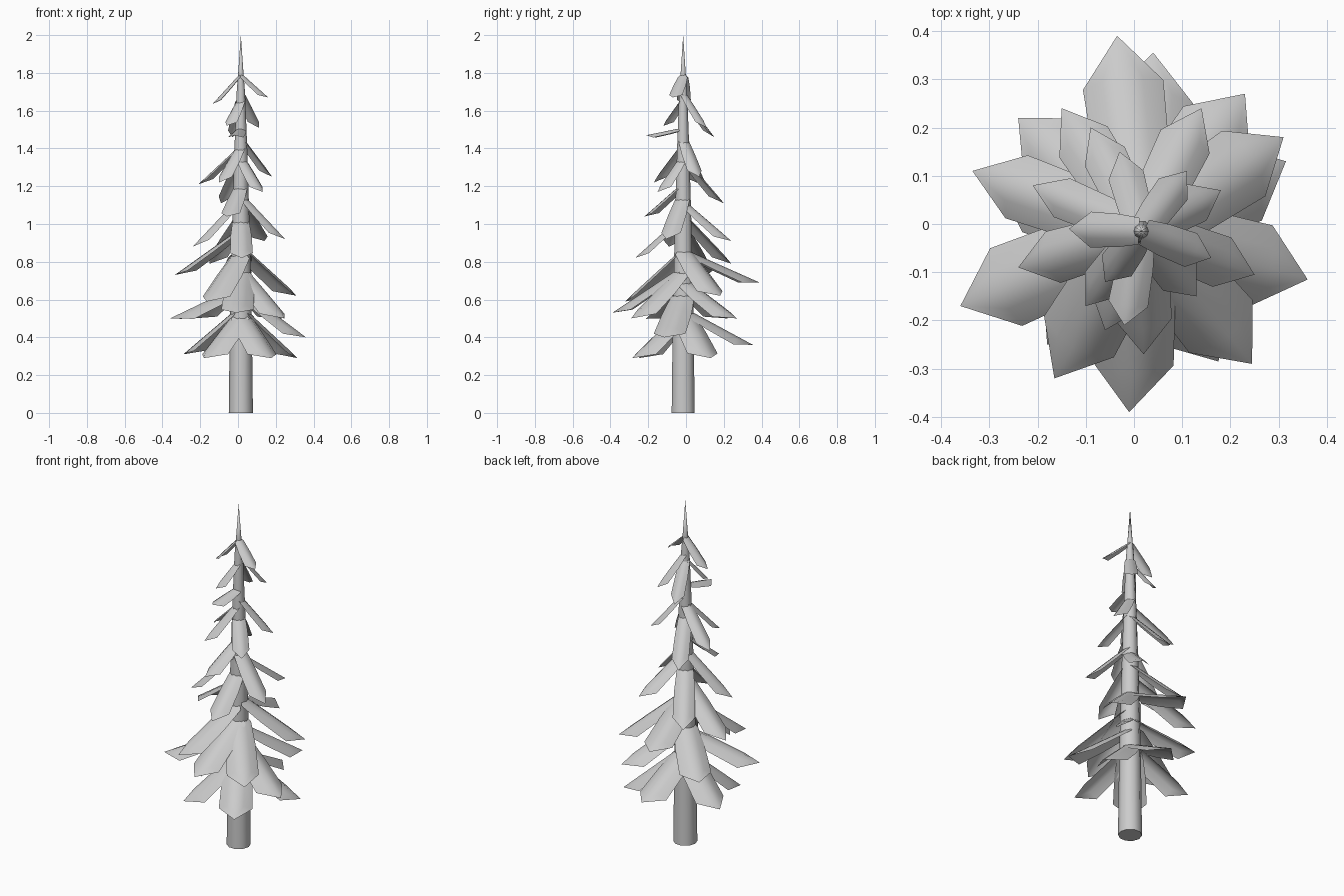
import bpy, bmesh, math
from mathutils import Vector

if "Cube" in bpy.data.objects:
    bpy.data.objects.remove(bpy.data.objects["Cube"])

CX, CY = 0.015, -0.015   # trunk axis


def make_object(name, bm):
    bmesh.ops.recalc_face_normals(bm, faces=bm.faces[:])
    me = bpy.data.meshes.new(name)
    bm.to_mesh(me)
    bm.free()
    ob = bpy.data.objects.new(name, me)
    bpy.context.collection.objects.link(ob)
    return ob


# Tapered trunk ending in a spike
SIDES = 10
bm = bmesh.new()
rings = []
for z, r in [(0, 0.064), (0.5, 0.058), (1.0, 0.046),
             (1.4, 0.034), (1.7, 0.022), (1.8, 0.014)]:
    rings.append([bm.verts.new((CX + r * math.cos(2 * math.pi * i / SIDES),
                                CY + r * math.sin(2 * math.pi * i / SIDES), z))
                  for i in range(SIDES)])
for a, b in zip(rings, rings[1:]):
    for i in range(SIDES):
        j = (i + 1) % SIDES
        bm.faces.new((a[i], a[j], b[j], b[i]))
tip = bm.verts.new((CX, CY, 2.0))
for i in range(SIDES):
    bm.faces.new((rings[-1][i], rings[-1][(i + 1) % SIDES], tip))
bm.faces.new(rings[0])
trunk = make_object("trunk", bm)
for p in trunk.data.polygons:
    p.use_smooth = len(p.vertices) < 5


def half_width(z):
    pts = [(0.5, 0.09), (0.87, 0.084), (1.05, 0.06), (1.4, 0.044), (1.7, 0.037)]
    if z <= pts[0][0]:
        return pts[0][1]
    for (z0, w0), (z1, w1) in zip(pts, pts[1:]):
        if z <= z1:
            return w0 + (w1 - w0) * (z - z0) / (z1 - z0)
    return pts[-1][1]


# Branch: arched, drooping leaf-shaped sheet with a pointed end
def branch(name, tx, ty, tz, root_z):
    root = Vector((CX, CY, root_z))
    end = Vector((tx, ty, tz))
    along = end - root
    side = Vector((-along.y, along.x, 0)).normalized()
    up = along.cross(side).normalized()
    w = half_width(root_z)
    bm = bmesh.new()
    rows = []
    # (position along ridge at centre, extra toward the tip at the sides, width)
    for t, e, k in [(0.0, 0.1, 0.75), (0.4, 0.0, 0.93), (0.79, 0.0, 1.0)]:
        rows.append([bm.verts.new(root + along * (t + e * abs(s)) + side * (s * w * k)
                                  - up * (d * w * k))
                     for s, d in [(-1, 0.5), (-0.5, 0.14), (0, 0), (0.5, 0.14), (1, 0.5)]])
    for a, b in zip(rows, rows[1:]):
        for i in range(4):
            bm.faces.new((a[i], a[i + 1], b[i + 1], b[i]))
    point = bm.verts.new(end)
    for i in range(4):
        bm.faces.new((rows[-1][i], rows[-1][i + 1], point))
    ob = make_object(name, bm)
    # keep the upper side facing up
    if sum(p.normal.z for p in ob.data.polygons) < 0:
        ob.data.flip_normals()
    for p in ob.data.polygons:
        p.use_smooth = True


# Each branch: tip x, tip y, tip z, root z
tiers = {
    "top": [(-0.135, -0.01, 1.635, 1.80), (0.16, -0.07, 1.67, 1.80),
            (0.11, 0.11, 1.51, 1.71), (-0.02, -0.21, 1.47, 1.51),
            (-0.03, 0.15, 1.46, 1.68), (-0.06, -0.12, 1.52, 1.67)],
    "upper": [(0.18, 0.07, 1.25, 1.47), (-0.21, 0.08, 1.21, 1.42),
              (-0.09, 0.2, 1.11, 1.36), (0.13, -0.15, 1.17, 1.37),
              (-0.1, -0.17, 1.22, 1.43)],
    "middle": [(-0.24, -0.09, 0.88, 1.15), (0.25, -0.105, 0.92, 1.17),
               (0.14, 0.24, 0.91, 1.13), (-0.15, 0.24, 0.79, 1.06),
               (0.02, -0.27, 0.82, 1.05), (-0.06, -0.22, 1.04, 1.22)],
    "wide": [(-0.335, 0.11, 0.73, 0.98), (0.31, 0.18, 0.62, 0.89),
             (-0.035, 0.39, 0.69, 0.87), (0.245, -0.29, 0.5, 0.78),
             (-0.165, -0.32, 0.59, 0.87), (-0.01, -0.39, 0.53, 0.78)],
    "lower": [(-0.36, -0.17, 0.5, 0.68), (0.36, -0.115, 0.4, 0.66),
              (0.23, 0.27, 0.5, 0.72), (-0.24, 0.22, 0.5, 0.72)],
    "bottom": [(0.04, 0.355, 0.36, 0.56), (0.315, 0.13, 0.29, 0.57),
               (0.175, -0.285, 0.29, 0.55), (-0.18, -0.25, 0.29, 0.55),
               (-0.29, 0.1, 0.31, 0.57)],
}
for tier, items in tiers.items():
    for n, args in enumerate(items, 1):
        branch(f"{tier}_branch_{n}", *args)
